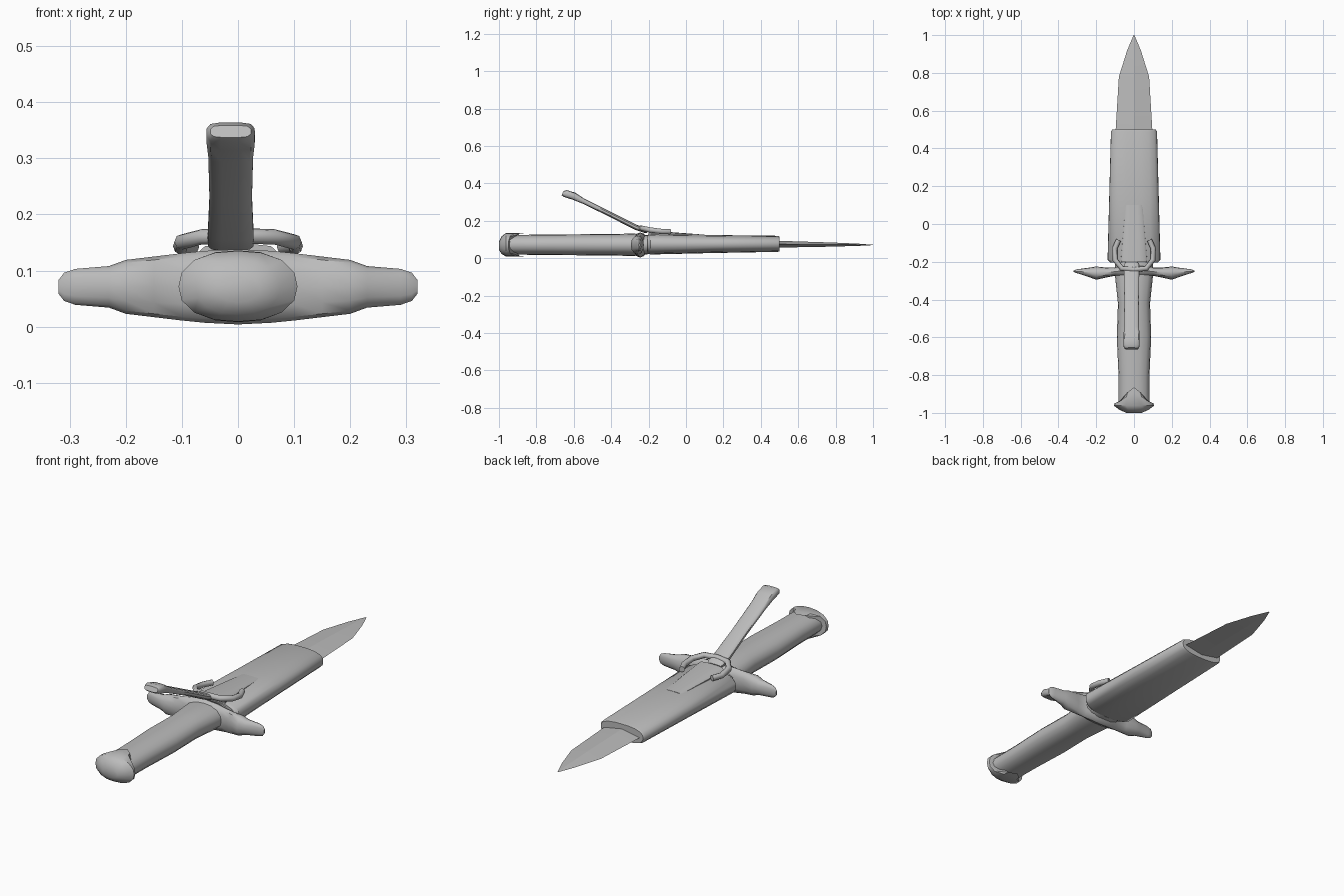
import bpy, bmesh
from math import sin, cos, pi, radians
from mathutils import Vector

cube = bpy.data.objects.get("Cube")
if cube:
    bpy.data.objects.remove(cube)

mat = bpy.data.materials.new("plain_grey")
mat.use_nodes = True
grey = (0.5, 0.5, 0.5, 1)
mat.diffuse_color = grey
mat.node_tree.nodes["Principled BSDF"].inputs["Base Color"].default_value = grey


def finish(obj, angle):
    bpy.ops.object.select_all(action='DESELECT')
    obj.select_set(True)
    bpy.context.view_layer.objects.active = obj
    bpy.ops.object.shade_smooth_by_angle(angle=radians(angle))


def ring(centre, u, v, a, b, n=16, power=2.0):
    """Superellipse cross-section spanned by the axes u and v."""
    pts = []
    for i in range(n):
        t = 2 * pi * i / n
        c, s = round(cos(t), 6), round(sin(t), 6)
        k = (abs(c) ** power + abs(s) ** power) ** (-1 / power)
        pts.append(Vector(centre) + Vector(u) * a * c * k + Vector(v) * b * s * k)
    return pts


def loft(name, rings, angle=40):
    """Skin a row of cross-sections and cap both ends."""
    bm = bmesh.new()
    rows = [[bm.verts.new(p) for p in r] for r in rings]
    n = len(rows[0])
    for r, q in zip(rows, rows[1:]):
        for i in range(n):
            j = (i + 1) % n
            bm.faces.new((r[i], r[j], q[j], q[i]))
    bm.faces.new(rows[0])
    bm.faces.new(rows[-1])
    bmesh.ops.remove_doubles(bm, verts=bm.verts, dist=0.0005)
    bmesh.ops.recalc_face_normals(bm, faces=bm.faces)
    mesh = bpy.data.meshes.new(name)
    bm.to_mesh(mesh)
    bm.free()
    mesh.materials.append(mat)
    obj = bpy.data.objects.new(name, mesh)
    bpy.context.collection.objects.link(obj)
    finish(obj, angle)
    return obj


X, Y, Z = Vector((1, 0, 0)), Vector((0, 1, 0)), Vector((0, 0, 1))


def along_y(stations, n=16, power=2.0):
    return [ring((0, y, z), X, Z, a, b, n, power) for y, z, a, b in stations]


# Blade: diamond section tapering to a point
loft("blade", along_y([(0.3, 0.075, 0.1, 0.02), (0.5, 0.075, 0.097, 0.018),
                       (0.78, 0.073, 0.08, 0.011), (0.92, 0.072, 0.036, 0.006),
                       (1.0, 0.071, 0.002, 0.001)], n=4), angle=12)

# Sheath: flattened tapering sleeve
loft("sheath", along_y([(-0.205, 0.075, 0.125, 0.05), (-0.19, 0.075, 0.14, 0.055),
                        (0.15, 0.076, 0.131, 0.048), (0.49, 0.077, 0.122, 0.043),
                        (0.5, 0.077, 0.115, 0.04)], n=20, power=2.7))

# Grip: waisted oval handle
loft("grip", along_y([(-0.97, 0.072, 0.082, 0.052), (-0.8, 0.072, 0.082, 0.054),
                      (-0.6, 0.072, 0.091, 0.056), (-0.42, 0.072, 0.085, 0.057),
                      (-0.28, 0.072, 0.1, 0.06), (-0.2, 0.072, 0.1, 0.05)], power=2.3))

# Pommel: domed cap whose rim reaches forward in a tongue above and below
pommel = along_y([(-1.0, 0.066, 0.04, 0.022), (-0.985, 0.07, 0.075, 0.048),
                  (-0.962, 0.072, 0.106, 0.063), (-0.948, 0.072, 0.103, 0.064),
                  (-0.945, 0.072, 0.086, 0.062)], power=2.3)
for row, reach in zip(pommel[3:], (0.05, 0.08)):
    for i, p in enumerate(row):
        p.y += reach * abs(sin(2 * pi * i / len(row))) ** 5
loft("pommel", pommel)

# Crossguard: mirrored arms with swollen, pointed ends
half = [(0.06, -0.247, 0.036, 0.064), (0.1, -0.252, 0.022, 0.06), (0.15, -0.257, 0.027, 0.054),
        (0.2, -0.26, 0.035, 0.048), (0.23, -0.257, 0.027, 0.037),
        (0.29, -0.251, 0.013, 0.032), (0.31, -0.25, 0.008, 0.025), (0.32, -0.25, 0.003, 0.012)]
arms = [(-x, y, a, b) for x, y, a, b in reversed(half)] + [(0, -0.245, 0.04, 0.067)] + half
loft("crossguard", [ring((x, y, 0.071), Y, Z, a, b, 12, 2.2) for x, y, a, b in arms])

# Strap: raised band with a rounded free end
across = Vector((0, 0.42, 0.9)).normalized()
strap = [(-0.66, 0.348, 0.036, 0.012), (-0.645, 0.346, 0.043, 0.02), (-0.6, 0.332, 0.043, 0.02),
         (-0.55, 0.306, 0.04, 0.014), (-0.4, 0.232, 0.038, 0.013), (-0.27, 0.166, 0.041, 0.014),
         (-0.22, 0.148, 0.041, 0.013), (-0.205, 0.142, 0.034, 0.007)]
loft("strap", [ring((-0.013, y, z), X, across, a, b, 16, 4) for y, z, a, b in strap])

# Strap anchor: thin wedge fading into the top of the sheath
loft("strap_anchor", along_y([(-0.2, 0.125, 0.07, 0.022), (-0.1, 0.123, 0.062, 0.018),
                              (0.1, 0.121, 0.045, 0.005)], power=4))

# Strap ring: open horseshoe of round bar
side = [(0.082, -0.085, 0.142), (0.102, -0.13, 0.143), (0.1, -0.19, 0.151), (0.065, -0.235, 0.16)]
path = [(-x, y, z) for x, y, z in side] + [(0, -0.242, 0.162)] + side[::-1]
curve = bpy.data.curves.new("strap_ring", 'CURVE')
curve.dimensions = '3D'
curve.bevel_depth = 0.014
curve.bevel_resolution = 2
curve.use_fill_caps = True
spline = curve.splines.new('POLY')
spline.points.add(len(path) - 1)
for point, co in zip(spline.points, path):
    point.co = (*co, 1)
curve.materials.append(mat)
strap_ring = bpy.data.objects.new("strap_ring", curve)
bpy.context.collection.objects.link(strap_ring)
bpy.ops.object.select_all(action='DESELECT')
strap_ring.select_set(True)
bpy.context.view_layer.objects.active = strap_ring
bpy.ops.object.convert(target='MESH')
finish(bpy.context.object, 50)
